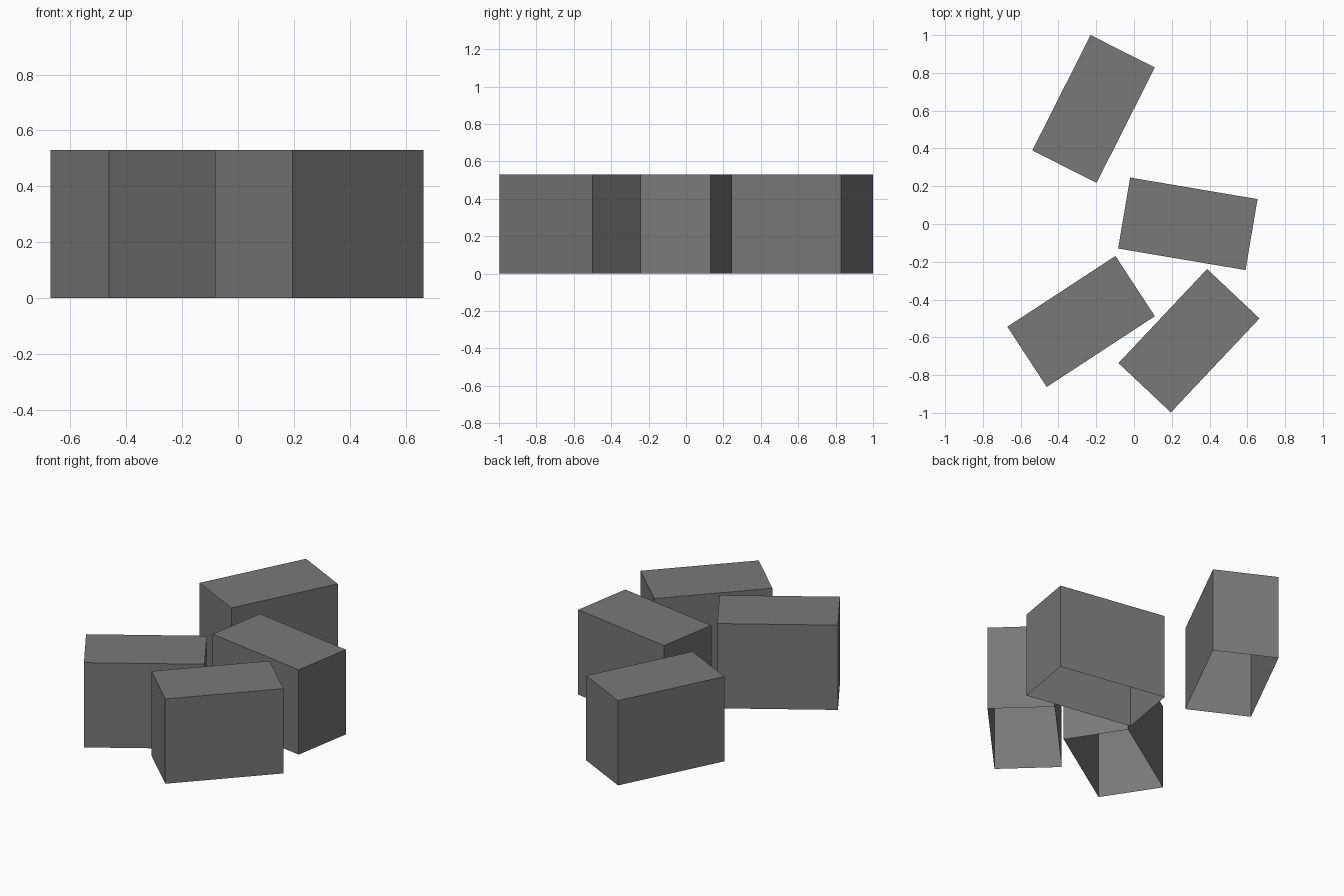
import bpy
import bmesh
import math

if "Cube" in bpy.data.objects:
    bpy.data.objects.remove(bpy.data.objects["Cube"])

# One flat grey for every block
grey = bpy.data.materials.new("dark grey")
grey.diffuse_color = (0.19, 0.19, 0.19, 1.0)
grey.use_nodes = True
grey.node_tree.nodes["Principled BSDF"].inputs["Base Color"].default_value = grey.diffuse_color

LENGTH, WIDTH, HEIGHT = 0.684, 0.381, 0.53


def block(name, x, y, degrees):
    """Hollow box, open underneath, standing on the ground and turned about z."""
    bm = bmesh.new()
    bmesh.ops.create_cube(bm, size=1)
    bmesh.ops.scale(bm, vec=(LENGTH, WIDTH, HEIGHT), verts=bm.verts)
    bottom = [f for f in bm.faces if f.normal.z < -0.5]
    bmesh.ops.delete(bm, geom=bottom, context='FACES_ONLY')
    mesh = bpy.data.meshes.new(name)
    bm.to_mesh(mesh)
    bm.free()
    mesh.materials.append(grey)
    ob = bpy.data.objects.new(name, mesh)
    ob.location = (x, y, HEIGHT / 2)
    ob.rotation_euler.z = math.radians(degrees)
    bpy.context.collection.objects.link(ob)


# Four identical scattered blocks
block("back_block", -0.214, 0.609, 63.2)
block("middle_block", 0.285, 0.001, -9.6)
block("left_block", -0.280, -0.516, 33.2)
block("front_block", 0.291, -0.618, 46.7)
